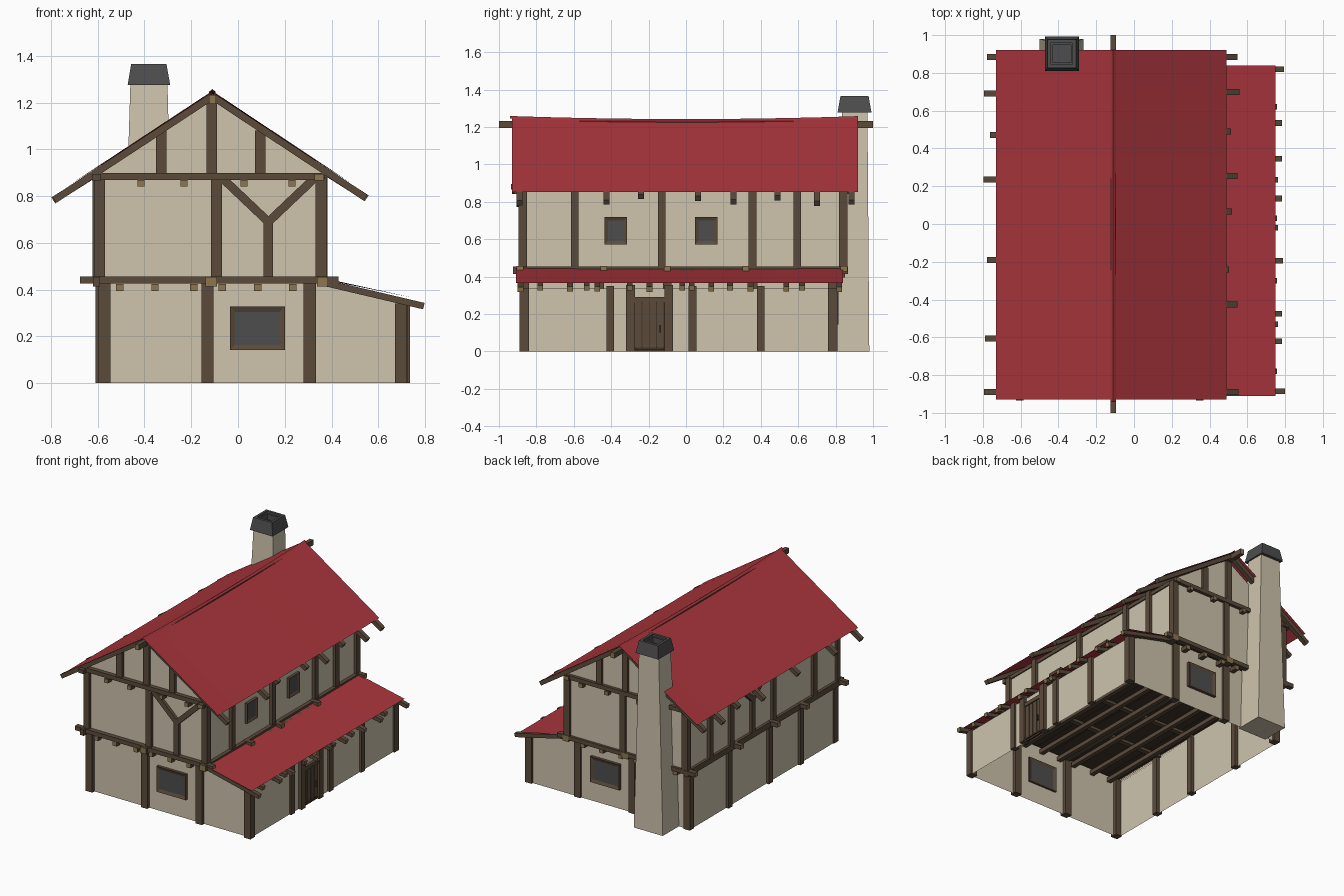
import bpy, bmesh, math
from mathutils import Vector, Matrix

if "Cube" in bpy.data.objects:
    bpy.data.objects.remove(bpy.data.objects["Cube"])

def mat(name, c):
    m = bpy.data.materials.new(name)
    m.diffuse_color = (*c, 1)
    m.use_nodes = True
    m.node_tree.nodes["Principled BSDF"].inputs["Base Color"].default_value = m.diffuse_color
    return m

PLASTER = mat("plaster", (0.62, 0.55, 0.42))
TIMBER = mat("timber", (0.105, 0.070, 0.044))
ENDGRAIN = mat("end_grain", (0.27, 0.18, 0.08))
RED = mat("red_roof", (0.40, 0.036, 0.046))
SLATE = mat("dark_slate", (0.075, 0.075, 0.078))
BOARD = mat("dark_board", (0.055, 0.036, 0.022))

def finish(bm, name, *mats, normals=True):
    if normals:
        bmesh.ops.recalc_face_normals(bm, faces=bm.faces[:])
    me = bpy.data.meshes.new(name)
    bm.to_mesh(me)
    bm.free()
    for m in mats:
        me.materials.append(m)
    ob = bpy.data.objects.new(name, me)
    bpy.context.collection.objects.link(ob)
    return ob

def beam(bm, p0, p1, w, h, ends=False):
    """Box from p0 to p1; ends=True paints both cut ends with material 1."""
    p0, p1 = Vector(p0), Vector(p1)
    d = (p1 - p0).normalized()
    up = Vector((0, 1, 0)) if abs(d.z) > 0.95 or abs(d.y) < 0.01 and abs(d.z) < 0 else Vector((0, 0, 1))
    side = d.cross(up).normalized()
    up = side.cross(d)
    m = Matrix((side * w, d * (p1 - p0).length, up * h)).transposed().to_4x4()
    m.translation = (p0 + p1) / 2
    vs = bmesh.ops.create_cube(bm, size=1, matrix=m)["verts"]
    if ends:
        for f in {f for v in vs for f in v.link_faces}:
            f.normal_update()
            if abs(f.normal.dot(d)) > 0.9:
                f.material_index = 1

def box(bm, x0, x1, y0, y1, z0, z1):
    m = Matrix.Translation(((x0 + x1) / 2, (y0 + y1) / 2, (z0 + z1) / 2)) @ Matrix.Diagonal((x1 - x0, y1 - y0, z1 - z0, 1))
    return bmesh.ops.create_cube(bm, size=1, matrix=m)["verts"]

def wall_shell(name, prof, y0, y1, skip):
    """Profile in xz run along y, leaving the listed edges open."""
    bm = bmesh.new()
    a = [bm.verts.new((x, y0, z)) for x, z in prof]
    b = [bm.verts.new((x, y1, z)) for x, z in prof]
    n = len(prof)
    bm.faces.new(a)
    bm.faces.new(b[::-1])
    for i in range(n):
        if i not in skip:
            j = (i + 1) % n
            bm.faces.new((a[i], b[i], b[j], a[j]))
    finish(bm, name, PLASTER)

# plaster walls
wall_shell("lower_walls", [(-.59, 0), (-.59, .44), (.34, .44), (.71, .335), (.71, 0)], -.865, .795, {1, 2, 4})
wall_shell("upper_walls", [(-.60, .44), (-.60, .90), (-.11, 1.215), (.36, .90), (.36, .44)], -.872, .845, {1, 2, 4})

# roofs with a slight sag in the middle
RX, RZ = -.11, 1.25
def sag(y):
    return .016 * (1 - (y / .93) ** 2)

def roof_sheet(name, xs_zs, y0, y1, sags, n=10):
    bm = bmesh.new()
    rows = []
    for i in range(n + 1):
        y = y0 + (y1 - y0) * i / n
        rows.append([bm.verts.new((x, y, z - s * sag(y))) for (x, z), s in zip(xs_zs, sags)])
    for r, q in zip(rows, rows[1:]):
        for k in range(len(r) - 1):
            f = bm.faces.new((r[k], r[k + 1], q[k + 1], q[k]))
            f.normal_update()
            if f.normal.z < 0:
                f.normal_flip()
    finish(bm, name, RED, normals=False)

roof_sheet("main_roof", [(-.73, .842), (RX, RZ), (.49, .852)], -.93, .92, (0, 1, 0))
roof_sheet("ridge_cap", [(RX - .014, RZ - .004), (RX, RZ + .008), (RX + .014, RZ - .004)], -.94, .92, (1, 1, 1))
roof_sheet("lean_to_roof", [(.355, .452), (.748, .366)], -.91, .84, (.4, 0))

# main rafters
bm = bmesh.new()
def rafter(y, xe, slope, w=.032, h=.03):
    z0 = RZ - .022 - sag(y)
    k = (RZ - sag(y) - (.842 if xe < 0 else .852)) / (.62 if xe < 0 else .60)
    beam(bm, (RX, y, z0), (xe, y, z0 - abs(xe - RX) * k), w, h)
for y, x in [(.885, -.77), (.69, -.785), (.47, -.755), (.235, -.79), (-.19, -.77), (-.605, -.78), (-.89, -.785)]:
    rafter(y, x, 0)
for y, x in [(.885, .54), (.70, .55), (.49, .505), (.255, .54), (.065, .51), (-.24, .495), (-.425, .54), (-.89, .545)]:
    rafter(y, x, 0)
finish(bm, "main_rafters", TIMBER)

# lean-to rafters with pale cut ends
bm = bmesh.new()
for y, x in [(.82, .79), (.62, .755), (.535, .78), (.345, .78), (.235, .76), (.135, .78), (.03, .755), (-.02, .76),
             (-.195, .785), (-.30, .755), (-.475, .78), (-.53, .76), (-.62, .78), (-.78, .755), (-.885, .795)]:
    beam(bm, (.36, y, .432), (x, y, .432 - (x - .36) * .235), .03, .028, True)
finish(bm, "lean_to_rafters", TIMBER, ENDGRAIN)

# upright posts
bm = bmesh.new()
def post(x, y, z0, z1, w=.048, d=.045):
    beam(bm, (x, y, z0), (x, y, z1), w, d)
for y in (-.865, .785):                                  # lower gable ends
    for x, z in ((-.572, .43), (-.13, .43), (.307, .43), (.697, .34)):
        post(x, y, 0, z, .052, .05)
for y in (-.872, .84):                                   # upper gable ends
    for x in (-.592, -.092, .355):
        post(x, y, .45, .88, .045)
    for x, z in ((-.328, 1.08), (-.112, 1.2), (.095, 1.08)):
        post(x, y, .89, z, .045)
for y in (-.405, .035, .40):                             # lean-to wall
    post(.705, y, 0, .35, .04, .042)
for y in (-.46, -.10, .36):                              # left lower wall
    post(-.588, y, 0, .43, .045)
for y in (-.595, -.13, .355, .595):                      # upper long walls
    post(.362, y, .45, .90, .04, .042)
    post(-.602, y, .45, .90, .04, .042)
finish(bm, "posts", TIMBER)

# forked braces: front gable and left wall
bm = bmesh.new()
beam(bm, (.13, -.876, .45), (.13, -.876, .70), .04, .036)
for s in (-1, 1):
    beam(bm, (.13, -.877, .69), (.13 + s * .195, -.877, .875), .036, .036)
beam(bm, (-.603, .11, .45), (-.603, .11, .70), .036, .04)
for s in (-1, 1):
    beam(bm, (-.604, .11, .69), (-.604, .11 + s * .2, .875), .036, .036)
finish(bm, "braces", TIMBER)

# horizontal beams, pale at the cut ends
bm = bmesh.new()
for y in (-.888, -.44, -.10, .32, .845):                 # cross beams between storeys
    beam(bm, (-.675, y, .441), (.43, y, .441), .036, .03, True)
for x, w in ((-.605, .03), (-.115, .05), (.362, .048)):  # long beams between storeys
    beam(bm, (x, -.925, .434), (x, .865, .434), w, .042, x > -.5)
for y in (-.885, .85):                                   # eave level ties
    beam(bm, (-.64, y, .884), (.37, y, .884), .036, .03)
for x in (-.605, .348):                                  # wall plates
    beam(bm, (x, -.935, .88), (x, .88, .88), .04, .028, x > 0)
beam(bm, (RX, -1, 1.213), (RX, 1, 1.213), .03, .038, True)
finish(bm, "long_beams", TIMBER, ENDGRAIN)

# floor joists
bm = bmesh.new()
for x in (-.505, -.355, -.19, -.068, .085, .235):
    beam(bm, (x, -.905, .41), (x, .85, .41), .032, .03, True)
for x in (-.415, -.23, .025, .23):
    beam(bm, (x, -.92, .856), (x, .88, .856), .03, .028, True)
finish(bm, "joists", TIMBER, ENDGRAIN)

# floor boards seen from below
bm = bmesh.new()
for i in range(8):
    x = -.6 + i * .12
    box(bm, x, x + .117, -.87, .843, .446, .454)
finish(bm, "floor_boards", BOARD)

# windows: inset frame ring with glass face
def window(name, centre, w, h, border, angle):
    bm = bmesh.new()
    box(bm, -w / 2, w / 2, -.02, .014, -h / 2, h / 2)
    bm.faces.ensure_lookup_table()
    for sgn in (-1, 1):
        f = [f for f in bm.faces if f.normal.y * sgn > .9 and f.calc_area() > .9 * w * h][0]
        bmesh.ops.inset_region(bm, faces=[f], thickness=border)
        bmesh.ops.translate(bm, verts=f.verts[:], vec=(0, -.008 * sgn, 0))
        f.material_index = 1
    bm.transform(Matrix.Translation(centre) @ Matrix.Rotation(angle, 4, 'Z'))
    finish(bm, name, TIMBER, SLATE)

window("front_window", (.083, -.865, .235), .235, .185, .031, 0)
window("back_window", (.083, .795, .235), .235, .185, .031, math.pi)
for i, y in enumerate((-.375, .108)):
    window(f"side_window_{i + 1}", (.36, y, .645), .12, .145, .025, math.pi / 2)

# door frame and plank door in the lean-to wall
bm = bmesh.new()
for y in (-.297, -.093):
    box(bm, .685, .735, y - .023, y + .023, 0, .355)
box(bm, .69, .73, -.28, -.11, .262, .29)
for i in range(4):
    y = -.272 + i * .039
    box(bm, .705, .722, y, y + .034, .022, .262)
finish(bm, "door_frame_and_planks", TIMBER)
bm = bmesh.new()
box(bm, .70, .714, -.275, -.115, 0, .264)
box(bm, .72, .727, -.27, -.12, .008, .02)
box(bm, .72, .732, -.143, -.133, .10, .14)
finish(bm, "door_backing_and_handle", BOARD)

# chimney stack and hollow cap
def frustum(bm, lo, hi, z0, z1):
    for v in box(bm, 0, 1, 0, 1, 0, 1):
        x0, x1, y0, y1 = hi if v.co.z > .5 else lo
        v.co = (x1 if v.co.x > .5 else x0, y1 if v.co.y > .5 else y0, z1 if v.co.z > .5 else z0)

bm = bmesh.new()
frustum(bm, (-.50, -.268, .775, .98), (-.46, -.302, .835, .97), 0, 1.29)
finish(bm, "chimney_stack", PLASTER)
bm = bmesh.new()
frustum(bm, (-.472, -.29, .81, .992), (-.457, -.306, .826, .976), 1.276, 1.365)
bm.normal_update()
top = max(bm.faces, key=lambda f: f.calc_center_median().z)
for depth, thick in ((.015, .026), (.04, .014)):
    bmesh.ops.inset_region(bm, faces=[top], thickness=thick)
    hole = bmesh.ops.extrude_discrete_faces(bm, faces=[top])["faces"][0]
    bmesh.ops.translate(bm, verts=hole.verts[:], vec=(0, 0, -depth))
    top = hole
finish(bm, "chimney_cap", SLATE)
